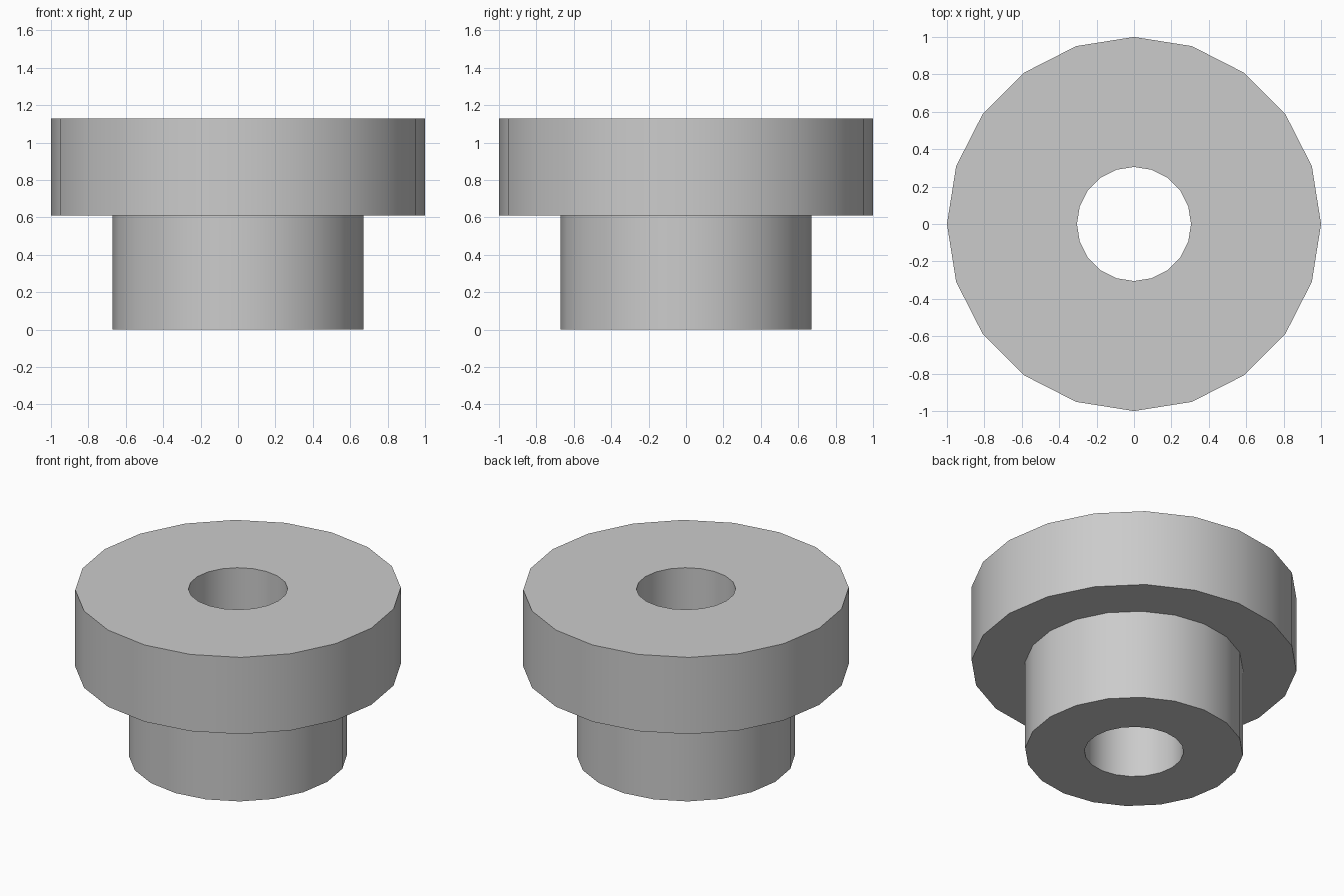
import bpy
import bmesh
from math import cos, sin, tau, radians

cube = bpy.data.objects.get("Cube")
if cube:
    bpy.data.objects.remove(cube, do_unlink=True)

SIDES = 20
BORE, NECK, FLANGE = 0.305, 0.67, 1.0
STEP, TOP = 0.61, 1.13

# Plain grey metal
grey = bpy.data.materials.new("grey metal")
grey.use_nodes = True
colour = (0.6, 0.6, 0.6, 1)
grey.diffuse_color = colour
grey.node_tree.nodes["Principled BSDF"].inputs["Base Color"].default_value = colour

# Closed cross-section turned around the z axis: bore, neck and flange
profile = [(BORE, 0), (NECK, 0), (NECK, STEP), (FLANGE, STEP), (FLANGE, TOP), (BORE, TOP)]
bm = bmesh.new()
rings = [[bm.verts.new((r * cos(tau * i / SIDES), r * sin(tau * i / SIDES), z))
          for i in range(SIDES)] for r, z in profile]
for k, low in enumerate(rings):
    high = rings[(k + 1) % len(rings)]
    for i in range(SIDES):
        j = (i + 1) % SIDES
        bm.faces.new((low[i], low[j], high[j], high[i]))
bmesh.ops.recalc_face_normals(bm, faces=bm.faces)

mesh = bpy.data.meshes.new("flanged_bushing")
bm.to_mesh(mesh)
bm.free()
mesh.materials.append(grey)
bushing = bpy.data.objects.new("flanged_bushing", mesh)
bpy.context.collection.objects.link(bushing)

# Smooth round walls, sharp rims
bpy.ops.object.select_all(action="DESELECT")
bushing.select_set(True)
bpy.context.view_layer.objects.active = bushing
bpy.ops.object.shade_smooth_by_angle(angle=radians(30))
